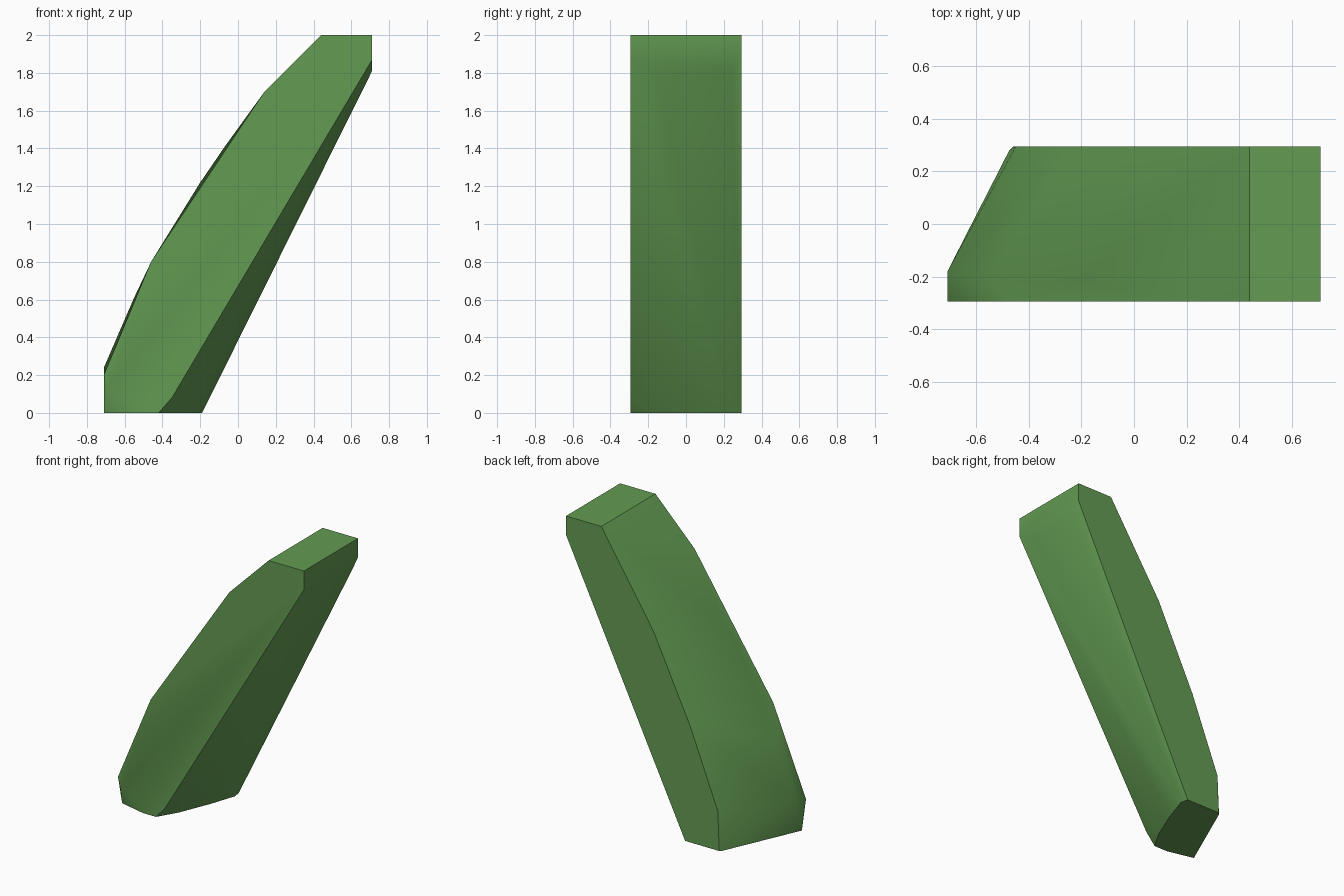
import bpy
import bmesh
import math

cube = bpy.data.objects.get("Cube")
if cube:
    bpy.data.objects.remove(cube, do_unlink=True)

W = 0.295  # half depth of the block

# Flat front outline (x, z)
front = [(0.44, 2), (0.71, 2), (0.71, 1.87), (-0.35, 0.08), (-0.42, 0),
         (-0.52, 0), (-0.69, 0.12), (-0.71, 0.2), (-0.46, 0.8), (0.14, 1.7)]
# Flat back outline (x, z)
back = [(0.44, 2), (0.71, 2), (0.71, 1.87), (-0.2, 0), (-0.46, 0),
        (-0.45, 0.27), (-0.24, 0.8), (0.04, 1.38)]
# Bevelled edge points between the two faces (x, y, z)
bevel = [
    (0.71, -0.15, 1.81), (0.71, 0.24, 1.815),                        # upper underside
    (-0.19, 0.24, 0), (-0.25, 0.06, 0), (-0.34, -0.16, 0),           # foot, underside edge
    (-0.71, -0.25, 0), (-0.71, -0.18, 0.24), (-0.475, 0.28, 0),      # foot, outer edge
    (-0.55, -0.2, 0.61), (-0.2, -0.22, 1.22), (-0.07, -0.22, 1.41),  # upper front edge
]

# Wrap the outlines and bevel points into one faceted solid
bm = bmesh.new()
for x, z in front:
    bm.verts.new((x, -W, z))
for x, z in back:
    bm.verts.new((x, W, z))
for p in bevel:
    bm.verts.new(p)
hull = bmesh.ops.convex_hull(bm, input=bm.verts[:])
loose = {g for g in hull["geom_interior"] + hull["geom_unused"]
         if isinstance(g, bmesh.types.BMVert)}
bmesh.ops.delete(bm, geom=list(loose), context='VERTS')
bmesh.ops.dissolve_limit(bm, angle_limit=math.radians(1),
                         verts=bm.verts[:], edges=bm.edges[:])
bmesh.ops.recalc_face_normals(bm, faces=bm.faces[:])

mesh = bpy.data.meshes.new("slanted_block")
bm.to_mesh(mesh)
bm.free()
block = bpy.data.objects.new("slanted_block", mesh)
bpy.context.collection.objects.link(block)

# Leaf green material
green = bpy.data.materials.new("leaf_green")
green.use_nodes = True
colour = (0.125, 0.33, 0.085, 1)
green.diffuse_color = colour
green.node_tree.nodes["Principled BSDF"].inputs["Base Color"].default_value = colour
mesh.materials.append(green)

# Soft bevels, crisp outer edges
bpy.ops.object.select_all(action='DESELECT')
block.select_set(True)
bpy.context.view_layer.objects.active = block
bpy.ops.object.shade_smooth_by_angle(angle=math.radians(35))
